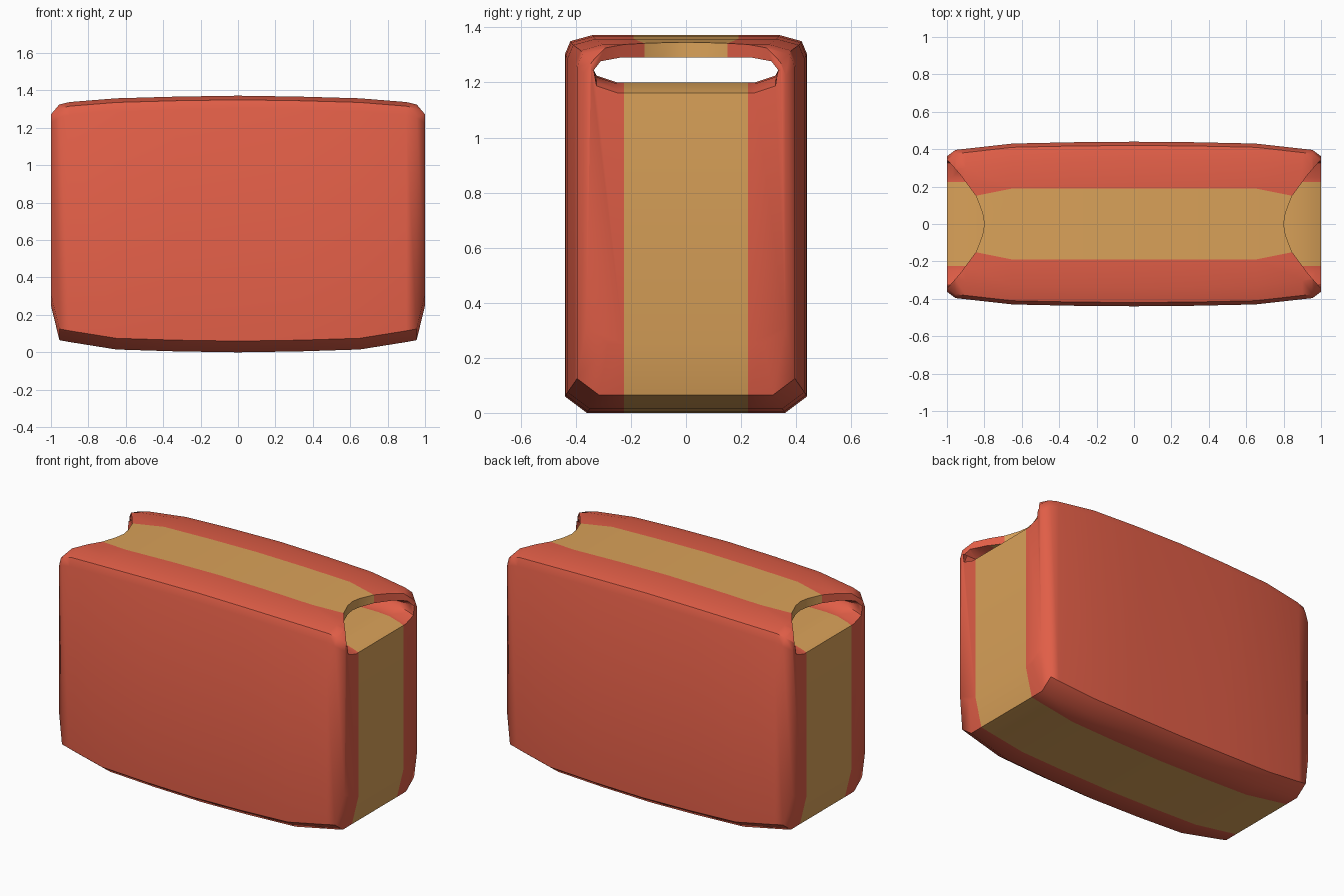
import bpy, bmesh
from mathutils import Vector

if "Cube" in bpy.data.objects:
    bpy.data.objects.remove(bpy.data.objects["Cube"])


def material(name, rgb):
    m = bpy.data.materials.new(name)
    m.diffuse_color = (*rgb, 1)
    m.use_nodes = True
    m.node_tree.nodes["Principled BSDF"].inputs["Base Color"].default_value = m.diffuse_color
    return m


def loft(name, rings):
    """Skin a list of equal-length closed rings and cap both ends."""
    bm = bmesh.new()
    vs = [[bm.verts.new(p) for p in ring] for ring in rings]
    n = len(rings[0])
    for a, b in zip(vs, vs[1:]):
        for i in range(n):
            j = (i + 1) % n
            bm.faces.new((a[i], a[j], b[j], b[i]))
    bm.faces.new(vs[0])
    bm.faces.new(vs[-1])
    bmesh.ops.recalc_face_normals(bm, faces=bm.faces)
    me = bpy.data.meshes.new(name)
    bm.to_mesh(me)
    bm.free()
    ob = bpy.data.objects.new(name, me)
    bpy.context.collection.objects.link(ob)
    return ob


def ring(x, half):
    """Mirror a half profile of (y, z) points into a ring at x."""
    return [(x, y, z) for y, z in half] + [(x, -y, z) for y, z in reversed(half)]


def both_ends(stations):
    return [(-s[0], *s[1:]) for s in stations] + \
           [s for s in reversed(stations) if s[0] > 0]


# Bulging case body: x, half depth, bottom, top
def body_half(w, b, t):
    return [(w - .08, b), (w, b + .06), (w, t - .07), (w - .02, t - .022), (w - .1, t)]


stations = both_ends([(1, .362, .25, 1.295), (.955, .396, .065, 1.325), (.9, .402, .055, 1.338),
                      (.65, .43, .015, 1.358), (.33, .437, .005, 1.367), (0, .44, 0, 1.372)])
body = loft("case_body", [ring(x, body_half(w, b, t)) for x, w, b, t in stations])


# Slot running through the case under the top flap
def slot_half(f):
    return [(.25, f), (.325, f + .025), (.335, 1.245), (.31, 1.277), (.24, 1.29)]


slot_st = both_ends([(1.03, 1.15), (.97, 1.175), (.9, 1.195), (.82, 1.2), (0, 1.2)])
cutters = [loft("slot_cutter", [ring(x, slot_half(f)) for x, f in slot_st])]

# Curved notches at both ends of the top flap
half = [(.8, 0), (.81, .06), (.845, .15), (.93, .265), (1.0, .345), (1.1, .345)]
outline = half + [(x, -y) for x, y in reversed(half[1:])]
for s in (-1, 1):
    cutters.append(loft("notch_cutter", [[(s * x, y, z) for x, y in outline] for z in (1.245, 1.5)]))

for c in cutters:
    c.hide_render = True
    mod = body.modifiers.new("cut", 'BOOLEAN')
    mod.operation = 'DIFFERENCE'
    mod.solver = 'EXACT'
    mod.object = c
dg = bpy.context.evaluated_depsgraph_get()
mesh = bpy.data.meshes.new_from_object(body.evaluated_get(dg))
body.modifiers.clear()
body.data = mesh
for c in cutters:
    bpy.data.objects.remove(c)

# Two colours: tan band all round the middle
mesh.materials.clear()
mesh.materials.append(material("red", (.75, .112, .063)))
mesh.materials.append(material("tan", (.70, .36, .10)))
bm = bmesh.new()
bm.from_mesh(mesh)


def is_top(f):
    return f.calc_center_median().z > 1.25 and max(v.co.z for v in f.verts) > 1.3 \
        and min(v.co.z for v in f.verts) > 1.2


def cut(faces, co, no):
    edges = {e for f in faces for e in f.edges}
    verts = {v for f in faces for v in f.verts}
    bmesh.ops.bisect_plane(bm, geom=list(faces) + list(edges) + list(verts),
                           dist=1e-5, plane_co=co, plane_no=no)


for s in (-1, 1):
    cut([f for f in bm.faces if not is_top(f)], (0, s * .225, 0), (0, 1, 0))
    cut([f for f in bm.faces if is_top(f)], (0, s * .19, 0), (0, 1, 0))
    for e in (-1, 1):
        cut([f for f in bm.faces if is_top(f) and f.calc_center_median().x * e > .5],
            (e * .65, s * .19, 0), Vector((e * s * .2, 1, 0)))
for f in bm.faces:
    c = f.calc_center_median()
    limit = min(.19, .19 - .2 * (abs(c.x) - .65)) if is_top(f) else .225
    f.material_index = 1 if abs(c.y) < limit else 0
bm.to_mesh(mesh)
bm.free()

bpy.context.view_layer.objects.active = body
body.select_set(True)
bpy.ops.object.shade_smooth_by_angle(angle=.87)
